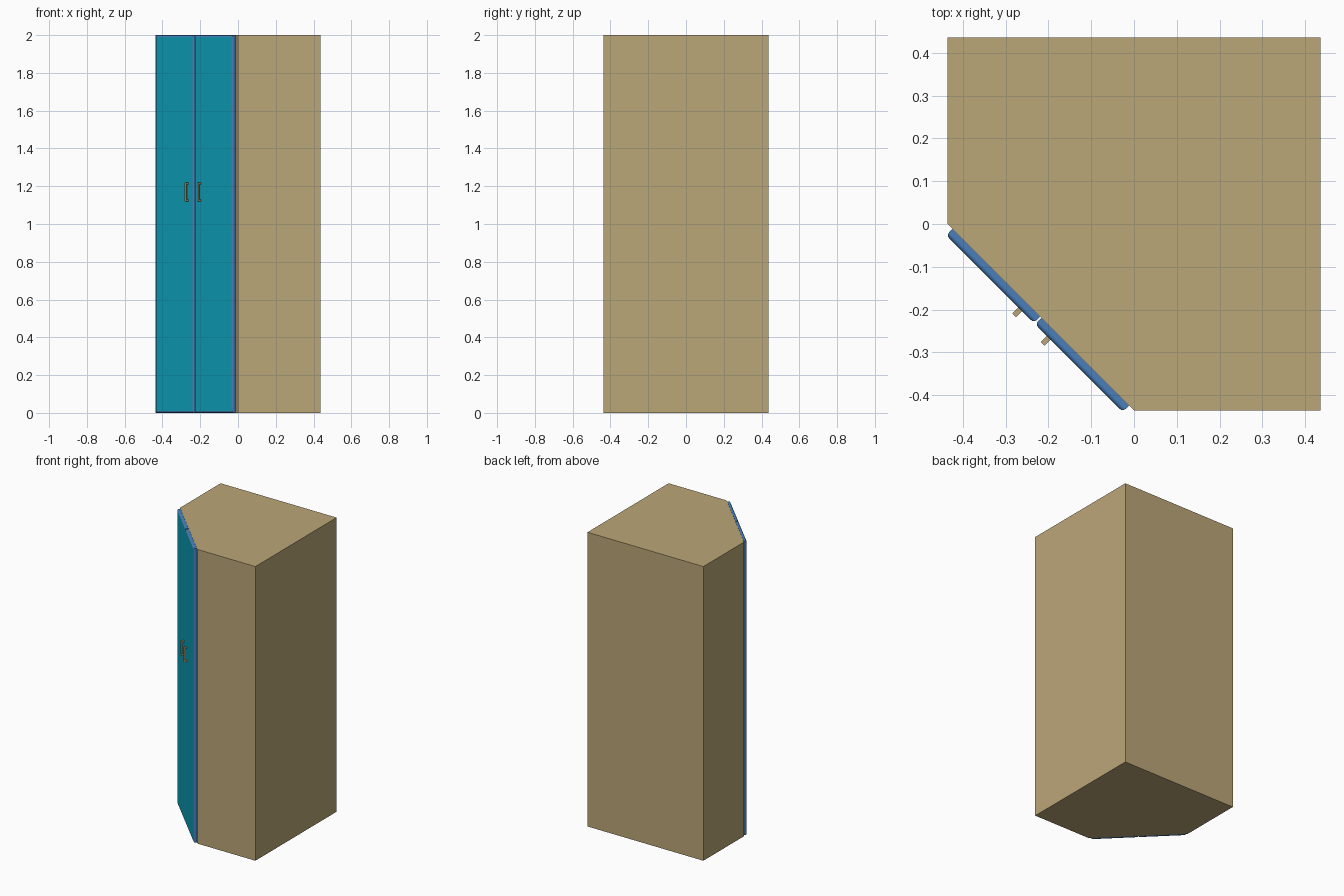
import bpy, bmesh, math
from mathutils import Matrix, Vector

if "Cube" in bpy.data.objects:
    bpy.data.objects.remove(bpy.data.objects["Cube"])

H, R = 2.0, 0.436          # height, half footprint
DOOR_T, BEV = 0.021, 0.01  # door thickness, rounded front edge


def material(name, rgb):
    m = bpy.data.materials.new(name)
    m.diffuse_color = (*rgb, 1)
    m.use_nodes = True
    m.node_tree.nodes["Principled BSDF"].inputs["Base Color"].default_value = m.diffuse_color
    return m


WOOD = material("tan wood", (0.50, 0.385, 0.188))
BLUE = material("blue edging", (0.065, 0.215, 0.50))
TEAL = material("teal panel", (0.004, 0.352, 0.485))

# Door frame: local x runs along the diagonal, local -y points outward
DIAG = Matrix.Translation((-R / 2, -R / 2, 0)) @ Matrix.Rotation(-math.pi / 4, 4, 'Z')


def finish(bm, name, mats, matrix=Matrix.Identity(4)):
    bmesh.ops.recalc_face_normals(bm, faces=bm.faces)
    me = bpy.data.meshes.new(name)
    bm.to_mesh(me)
    bm.free()
    for m in mats:
        me.materials.append(m)
    ob = bpy.data.objects.new(name, me)
    ob.matrix_world = matrix
    bpy.context.collection.objects.link(ob)
    return ob


def add_box(bm, x0, x1, y0, y1, z0, z1):
    size = Matrix.Diagonal((x1 - x0, y1 - y0, z1 - z0, 1))
    centre = Matrix.Translation(((x0 + x1) / 2, (y0 + y1) / 2, (z0 + z1) / 2))
    bmesh.ops.create_cube(bm, size=1, matrix=centre @ size)


# Five-sided corner cabinet body
bm = bmesh.new()
outline = [(-R, 0), (0, -R), (R, -R), (R, R), (-R, R)]
base = bm.faces.new([bm.verts.new((x, y, 0)) for x, y in outline])
ext = bmesh.ops.extrude_face_region(bm, geom=[base])
top = [v for v in ext["geom"] if isinstance(v, bmesh.types.BMVert)]
bmesh.ops.translate(bm, verts=top, vec=(0, 0, H))
finish(bm, "cabinet_body", [WOOD])

for side, label in ((-1, "left"), (1, "right")):
    # Door with rounded front edges: blue edging, teal flat front
    bm = bmesh.new()
    a, b = sorted((side * 0.002, side * 0.292))
    add_box(bm, a, b, -DOOR_T, -0.0005, 0, H)
    front = [e for e in bm.edges if all(v.co.y < -DOOR_T + 1e-4 for v in e.verts)]
    bmesh.ops.bevel(bm, geom=front, offset=BEV, segments=4, profile=0.5,
                    affect='EDGES')
    bm.normal_update()
    for f in bm.faces:
        f.material_index = 1 if f.normal.y < -0.999 else 0
    door = finish(bm, label + "_door", [BLUE, TEAL], DIAG)

    # Bracket handle: upright grip on two posts
    bm = bmesh.new()
    c, w = side * 0.047, 0.006
    add_box(bm, c - w, c + w, -0.041, -0.033, 1.12, 1.22)
    for z in (1.12, 1.21):
        add_box(bm, c - w, c + w, -0.033, -DOOR_T + 0.001, z, z + 0.01)
    finish(bm, label + "_handle", [WOOD], DIAG)
